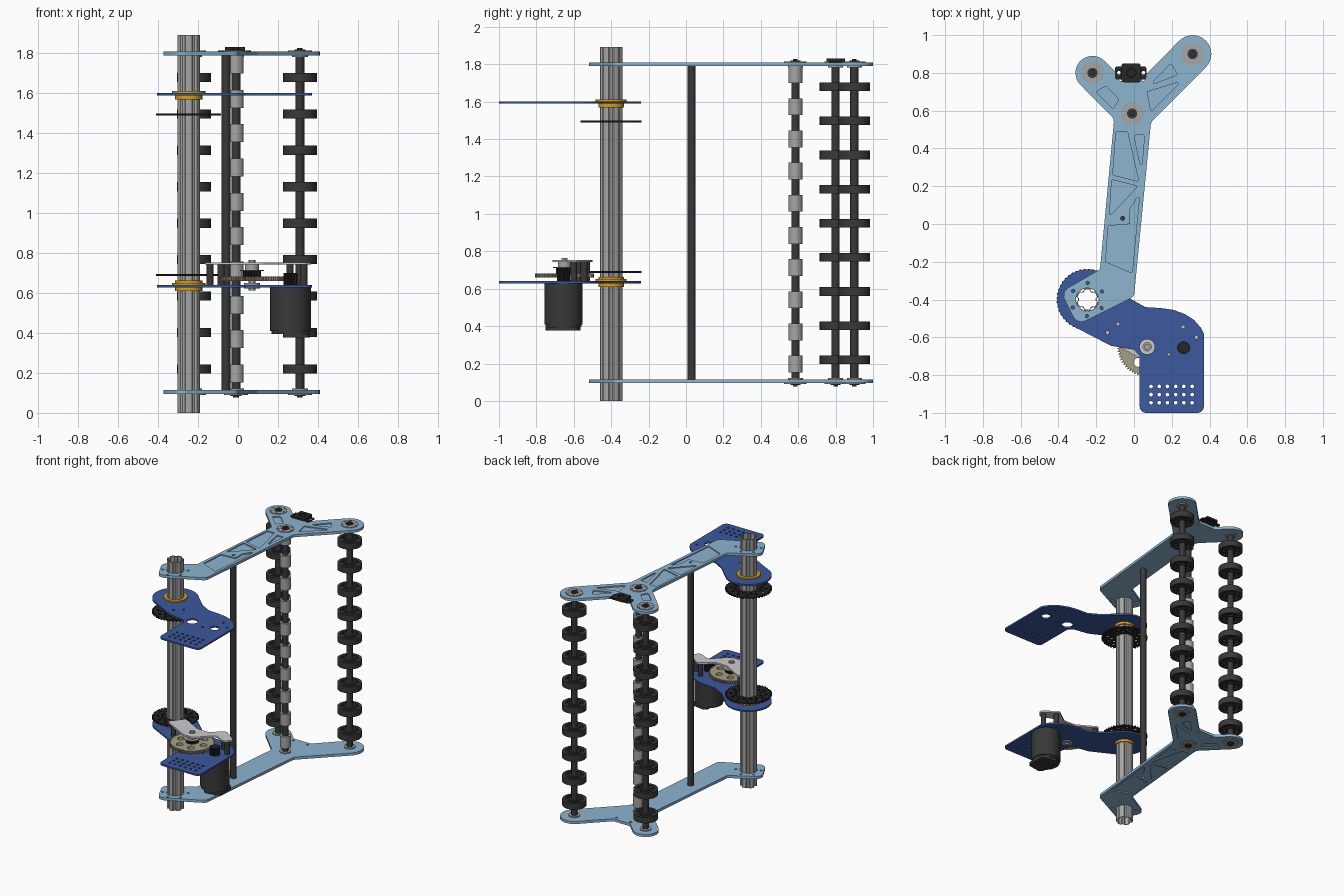
import bpy, bmesh
from math import sin, cos, pi, tan, atan2
from mathutils import Vector, Matrix

if "Cube" in bpy.data.objects:
    bpy.data.objects.remove(bpy.data.objects["Cube"])


def mat(name, rgb):
    m = bpy.data.materials.new(name)
    m.diffuse_color = (*rgb, 1)
    m.use_nodes = True
    m.node_tree.nodes["Principled BSDF"].inputs["Base Color"].default_value = m.diffuse_color
    return m


SKY = mat("light_blue", (.27, .46, .63))
BLUE = mat("deep_blue", (.045, .10, .34))
BLACK = mat("black", (.02, .02, .02))
DARK = mat("dark_grey", (.04, .04, .04))
GOLD = mat("gold", (.70, .34, .01))
TAN = mat("tan", (.38, .35, .24))
GREY = mat("mid_grey", (.38, .38, .38))


def circle(x, y, r, n=32):
    return [(x + r * cos(2 * pi * i / n), y + r * sin(2 * pi * i / n)) for i in range(n)]


def gear(x, y, r, depth, teeth):
    out = []
    for i in range(teeth):
        for f, rr in ((0, r - depth), (.3, r - depth), (.5, r), (.8, r)):
            a = 2 * pi * (i + f) / teeth
            out.append((x + rr * cos(a), y + rr * sin(a)))
    return out


def rounded(pts, steps=8):
    """Polygon of (x, y, radius) with true arc corners."""
    out = []
    for i, (x, y, r) in enumerate(pts):
        p = Vector((x, y))
        u = (Vector(pts[i - 1][:2]) - p).normalized()
        v = (Vector(pts[(i + 1) % len(pts)][:2]) - p).normalized()
        h = u.angle(v) / 2
        c = p + (u + v).normalized() * (r / sin(h))
        s, e = p + u * (r / tan(h)) - c, p + v * (r / tan(h)) - c
        a0 = atan2(s.y, s.x)
        da = (atan2(e.y, e.x) - a0 + pi) % (2 * pi) - pi
        out += [(c.x + r * cos(a0 + da * k / steps), c.y + r * sin(a0 + da * k / steps))
                for k in range(steps + 1)]
    return out


def part(name, layers, material=None):
    """Stack of extruded outlines: each layer is (outline, holes, z0, z1)."""
    bm = bmesh.new()
    for outline, holes, z0, z1 in layers:
        cu = bpy.data.curves.new(name, 'CURVE')
        cu.dimensions, cu.fill_mode, cu.extrude = '2D', 'BOTH', abs(z1 - z0) / 2
        for loop in [outline] + holes:
            sp = cu.splines.new('POLY')
            sp.points.add(len(loop) - 1)
            for q, (x, y) in zip(sp.points, loop):
                q.co = (x, y, 0, 1)
            sp.use_cyclic_u = True
        tmp = bpy.data.objects.new(name, cu)
        bpy.context.collection.objects.link(tmp)
        dg = bpy.context.evaluated_depsgraph_get()
        me = bpy.data.meshes.new_from_object(tmp.evaluated_get(dg))
        me.transform(Matrix.Translation((0, 0, (z0 + z1) / 2)))
        bm.from_mesh(me)
        bpy.data.objects.remove(tmp)
        bpy.data.curves.remove(cu)
        bpy.data.meshes.remove(me)
    bmesh.ops.remove_doubles(bm, verts=bm.verts, dist=1e-5)
    bmesh.ops.recalc_face_normals(bm, faces=bm.faces)
    mesh = bpy.data.meshes.new(name)
    bm.to_mesh(mesh)
    bm.free()
    mesh.materials.clear()
    if material:
        mesh.materials.append(material)
    ob = bpy.data.objects.new(name, mesh)
    bpy.context.collection.objects.link(ob)
    bpy.context.view_layer.objects.active = ob
    bpy.ops.object.select_all(action='DESELECT')
    ob.select_set(True)
    bpy.ops.object.shade_smooth_by_angle()
    return ob


def repeat(ob, places):
    """Place ob at the first spot and linked copies at the rest."""
    ob.location = places[0]
    for p in places[1:]:
        c = ob.copy()
        c.location = p
        bpy.context.collection.objects.link(c)


def flip(z):
    return 1.905 - z          # mirror between upper and lower arm


TX, TY = -.247, -.40          # pivot tube centre
MID, LEFT, RIGHT = (-.01, .585), (-.22, .80), (.31, .90)   # roller axes
GX, GY, MX, MY = .07, -.65, .263, -.655                    # gear and motor axes


# Splined pivot tube
def spline(r_out, r_in):
    return [(TX + r * cos((60 * k + d + 30) * pi / 180), TY + r * sin((60 * k + d + 30) * pi / 180))
            for k in range(6) for d, r in ((-16, r_out), (-8, r_out * 1.01), (0, r_out * 1.01),
                                           (8, r_out * 1.01), (16, r_out), (23, r_in), (37, r_in))]


part("pivot_tube", [(spline(.059, .050), [spline(.053, .044)], 0, 1.893)], GREY)

# Forked arm plates: plain web inside, pocketed ribs outside
ARM = rounded([(.451, .90, .1), (.31, 1.041, .1), (.06, .79, .03), (-.082, .79, .03),
               (-.22, .927, .09), (-.347, .80, .09), (-.105, .557, .05), (-.18, -.24, .02),
               (-.388, -.36, .05), (-.30, -.535, .05), (.0, -.385, .04), (.09, .54, .05)])
POCKETS = [[(-.095, .49), (-.035, .49), (.025, .225), (-.113, .26)],
           [(.055, .47), (.0, .47), (.04, .28)],
           [(-.118, .235), (.02, .20), (-.13, .04)],
           [(.03, .16), (-.01, -.26), (-.15, -.20), (-.137, -.01), (-.02, .0), (-.02, .08)],
           [(.09, .595), (.25, .755), (.07, .70)], [(.23, .79), (.195, .85), (.085, .735)],
           [(-.20, .70), (-.11, .61), (-.08, .66), (-.15, .73)]]
bolts = [circle(TX + .088 * cos(a * pi / 3 + .5), TY + .088 * sin(a * pi / 3 + .5), .009, 12)
         for a in range(6)]
arm_holes = [circle(TX, TY, .061)] + bolts + [circle(-.06, .03, .011, 16)] + \
            [circle(x, .765, .009, 12) for x in (-.07, .05)]
for label, f in (("upper", lambda z: z), ("lower", flip)):
    part(label + "_arm_plate", [(ARM, arm_holes, f(1.79), f(1.802)),
         (ARM, arm_holes + [rounded([(*p, .006) for p in k], 3) for k in POCKETS],
          f(1.802), f(1.81))], SKY)
    # Bearings and bolt heads at the roller ends
    for side, (x, y) in (("middle", MID), ("left", LEFT), ("right", RIGHT)):
        part(f"{label}_{side}_bearing",
             [(circle(x, y, .06), [circle(x + .047 * cos(k), y + .047 * sin(k), .005, 8)
                                   for k in range(6)], f(1.81), f(1.815)),
              (circle(x, y, .04), [], f(1.782), f(1.79))], GREY)
        part(f"{label}_{side}_bolt", [(circle(x, y, .027), [], f(1.815), f(1.82)),
                                      (circle(x, y, .014, 6), [], f(1.82), f(1.828))], DARK)

# Cross rod, roller shafts
part("cross_rod", [(circle(-.06, .03, .022), [], .115, 1.79)], DARK)
for side, (x, y) in (("middle", MID), ("left", LEFT), ("right", RIGHT)):
    part(side + "_shaft", [(circle(x, y, .022), [], .10, 1.805)], DARK)

# Small sleeves on the middle shaft
sleeve = part("sleeve_roller", [(circle(0, 0, .038), [circle(0, 0, .0215)], -.045, .045)], GREY)
repeat(sleeve, [(*MID, .197 + .172 * i) for i in range(10)])

# Wheels on the two outer shafts
wheel = part("intake_wheel", [
    (circle(0, 0, .085, 40), [circle(0, 0, .064, 40)], -.023, .023),
    (circle(0, 0, .065), [circle(.049 * cos(k * pi / 3), .049 * sin(k * pi / 3), .011, 12)
                          for k in range(6)], -.012, .012),
    (circle(0, 0, .034), [circle(0, 0, .0215)], -.02, .02)], DARK)
repeat(wheel, [(x, y, .22 + .1825 * i) for x, y in (LEFT, RIGHT) for i in range(9)])

# Sensor block on top of the fork
part("sensor_base", [(rounded([(-.10, .765, .01), (-.10, .835, .01), (.065, .835, .01),
                               (.065, .765, .01)], 3),
                      [circle(-.08, .80, .01, 12), circle(.05, .80, .01, 12)], 1.81, 1.816)], BLACK)
part("sensor_body", [(rounded([(-.065, .75, .01), (-.065, .85, .01), (.035, .85, .01),
                               (.035, .75, .01)], 3), [circle(-.015, .80, .025, 20)], 1.816, 1.832),
                     (circle(-.015, .80, .02, 20), [], 1.816, 1.826)], BLACK)

# Blue mounting plates with a round lobe at the tube
lobe = [(TX + .16 * cos(a * pi / 180), TY + .16 * sin(a * pi / 180)) for a in range(50, 246, 6)]
foot = rounded([(.03, -1, .035), (.37, -1, .035), (.37, -.58, .01), (.03, -.58, .01)])[:18]
PLATE = lobe + [(-.17, -.62), (-.12, -.645), (-.05, -.658), (.0, -.665), (.03, -.70)] + foot + \
    [(.37, -.58), (.355, -.55), (.32, -.51), (.27, -.477), (.21, -.455), (.14, -.445), (.06, -.44),
     (-.02, -.395)]
STANDOFFS = [(-.14, -.575), (-.085, -.53), (.26, -.545), (.33, -.60)]
plate_holes = [circle(TX, TY, .064), circle(GX, GY, .04), circle(MX, MY, .032)] + \
    [circle(x, y, .009, 12) for x, y in STANDOFFS + [(.185, -.69)]] + \
    [circle(.09 + .0435 * i, -.86 - .043 * j, .010, 12) for i in range(6) for j in range(3)]
for label, z, s in (("upper", 1.595, 1), ("lower", .635, -1)):
    part(label + "_mount_plate", [(PLATE, plate_holes, z - .006, z + .006)], BLUE)
    bore = [circle(TX, TY, .06)]
    part(label + "_tube_bushing", [(circle(TX, TY, .083), bore, z + .006, z + .016),
                                   (circle(TX, TY, .068), bore, z - .025, z - .006),
                                   (circle(TX, TY, .068), bore, z + .016, z + .028)
                                   if s < 0 else (circle(TX, TY, .063), bore, z - .006, z + .006)],
         GOLD)

# Sprockets on the tube
for label, z in (("upper", 1.495), ("lower", .69)):
    holes = [circle(TX + rr * cos(k * pi / 6 + o), TY + rr * sin(k * pi / 6 + o), .012, 12)
             for rr, o in ((.12, 0), (.09, .26)) for k in range(12)]
    part(label + "_sprocket", [(gear(TX, TY, .163, .014, 44), [circle(TX, TY, .061)] + holes,
                                z - .005, z + .005)], BLACK)

# Gearbox: big gear, pinions, shaft, standoffs and top bracket
gear_holes = [circle(GX + .095 * cos(k * pi / 3), GY + .095 * sin(k * pi / 3), .024, 16)
              for k in range(6)]
part("reduction_gear", [(gear(GX, GY, .158, .010, 64), gear_holes, .66, .682)], TAN)
part("motor_pinion", [(gear(MX, MY, .036, .008, 14), [], .64, .70)], BLACK)
part("chain_pinion", [(gear(GX, GY, .045, .010, 14), [], .682, .71)], BLACK)
part("gear_shaft", [(circle(GX, GY, .018, 6), [], .612, .765),
                    (circle(GX, GY, .04), [], .622, .65),
                    (circle(GX, GY, .06), [], .71, .716),
                    (circle(GX, GY, .035), [], .716, .742)], GREY)
for i, (x, y) in enumerate(STANDOFFS):
    part(f"standoff_{i + 1}", [(circle(x, y, .018, 16), [], .641, .742)], DARK)
part("gearbox_bracket",
     [(rounded([(-.175, -.60, .02), (.04, -.715, .045), (.12, -.715, .045), (.235, -.60, .03),
                (.33, -.645, .03), (.375, -.59, .02), (.26, -.505, .02), (.15, -.585, .02),
                (.06, -.58, .04), (-.09, -.495, .02)]),
       [circle(GX, GY, .022, 20)], .742, .754)])

# Motor hanging below the lower plate
part("motor", [(circle(MX, MY, .102, 40), [], .41, .629), (circle(MX, MY, .096, 40), [], .395, .41),
               (rounded([(.225, -.755, .03), (.36, -.735, .03), (.36, -.58, .03),
                         (.225, -.56, .03)]), [], .377, .395)], DARK)
